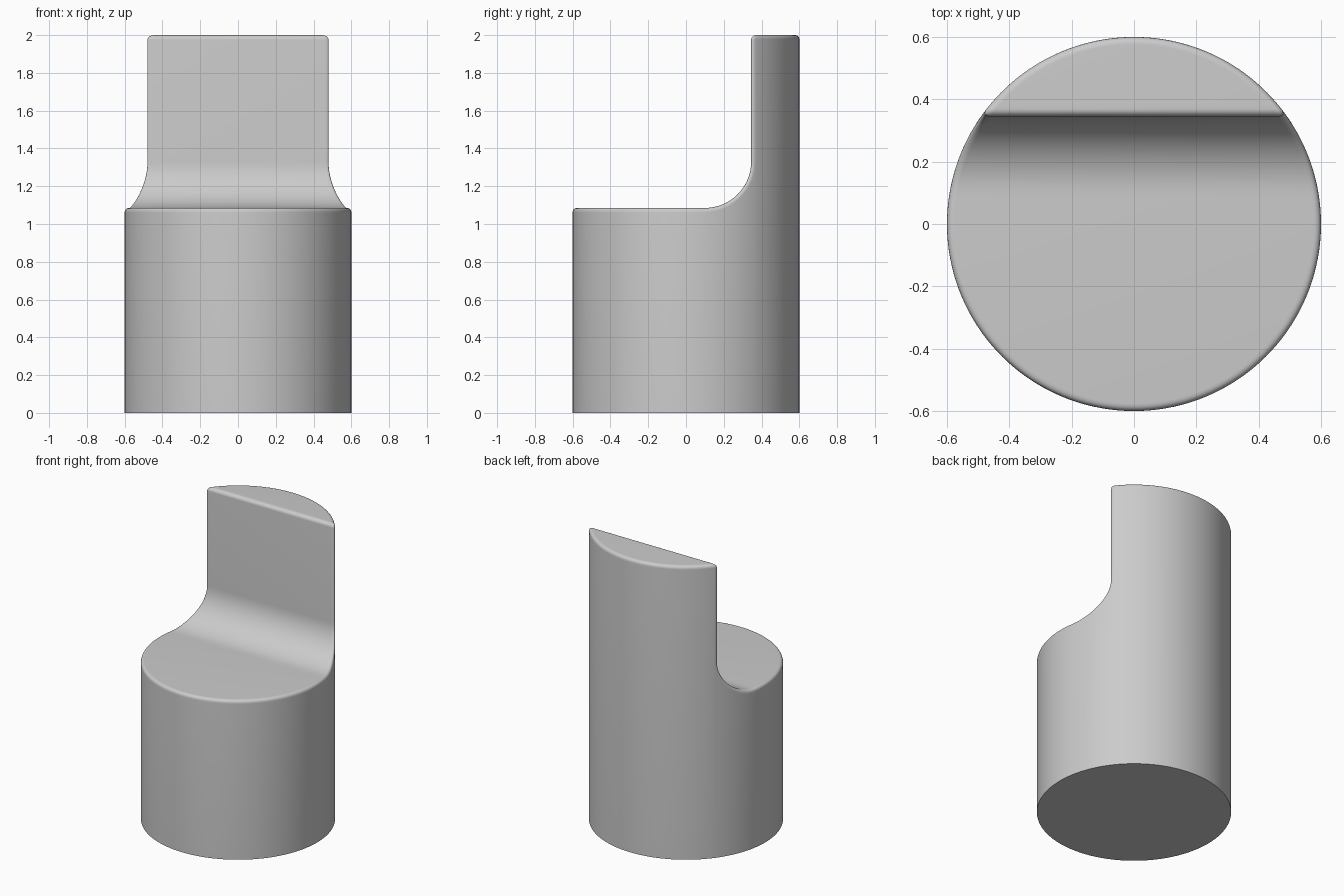
import bpy, bmesh
from math import sin, cos, asin, sqrt, pi

cube = bpy.data.objects.get("Cube")
if cube:
    bpy.data.objects.remove(cube, do_unlink=True)

R = 0.6           # cylinder radius
r = 0.025         # rounding of the rim
LEDGE, TOP = 1.085, 2.0
WALL = 0.345      # y of the upright face
FILLET = 0.245
START = WALL - FILLET
STEPS = 8


def lerp(a, b, t):
    return a + (b - a) * t


def inner_angle(y):
    return asin(y / (R - r))


# Side profile stations: y, z, inward normal (y, z), angle on the inner rim circle
stations = []
a0, b0 = asin(START / R), inner_angle(START)
for i in range(40):                                   # ledge
    t = i / 40
    stations.append((R * sin(lerp(-pi / 2, a0, t)), LEDGE, 0, -1, lerp(-pi / 2, b0, t)))
for i in range(17):                                   # concave fillet
    p = i / 16 * pi / 2
    y = START + FILLET * sin(p)
    stations.append((y, LEDGE + FILLET * (1 - cos(p)), sin(p), -cos(p), inner_angle(y)))
for i in range(9):                                    # rounded top front edge
    p = i / 8 * pi / 2
    y = WALL + r * (1 - cos(p))
    stations.append((y, TOP - r * (1 - sin(p)), cos(p), -sin(p), inner_angle(y)))
a1, b1 = asin((WALL + r) / R), inner_angle(WALL + r)
for i in range(1, 25):                                # flat top
    t = i / 24
    stations.append((R * sin(lerp(a1, pi / 2, t)), TOP, 0, -1, lerp(b1, pi / 2, t)))


def on_cylinder(y, z):
    return (sqrt(max(R * R - y * y, 0)), y, z)


# Loft closed rings from front to back, each one mirrored across x
bm = bmesh.new()
rings = []
for y, z, ny, nz, ang in stations:
    side = on_cylinder(y + r * ny, z + r * nz)
    corner = on_cylinder(y, z)
    inner = ((R - r) * cos(ang), (R - r) * sin(ang), z)
    half = [(side[0], side[1], 0)]
    for k in range(STEPS + 1):
        t = k / STEPS
        half.append(tuple((1 - t) ** 2 * a + 2 * t * (1 - t) * c + t * t * b
                          for a, c, b in zip(side, corner, inner)))
    ring = half + [(-x, yy, zz) for x, yy, zz in reversed(half)]
    rings.append([bm.verts.new(p) for p in ring])

n = len(rings[0])
for p, q in zip(rings, rings[1:]):
    for j in range(n):
        k = (j + 1) % n
        bm.faces.new((p[j], p[k], q[k], q[j]))
bmesh.ops.remove_doubles(bm, verts=bm.verts, dist=1e-5)
bmesh.ops.recalc_face_normals(bm, faces=bm.faces)

mesh = bpy.data.meshes.new("stepped_cylinder")
bm.to_mesh(mesh)
bm.free()
body = bpy.data.objects.new("stepped_cylinder", mesh)
bpy.context.collection.objects.link(body)

# Single plain grey
grey = bpy.data.materials.new("plain_grey")
grey.use_nodes = True
colour = (0.6, 0.6, 0.6, 1)
grey.diffuse_color = colour
grey.node_tree.nodes["Principled BSDF"].inputs["Base Color"].default_value = colour
mesh.materials.append(grey)

# Smooth shading with a crisp bottom edge
bpy.ops.object.select_all(action='DESELECT')
body.select_set(True)
bpy.context.view_layer.objects.active = body
bpy.ops.object.shade_smooth_by_angle(angle=0.7)
